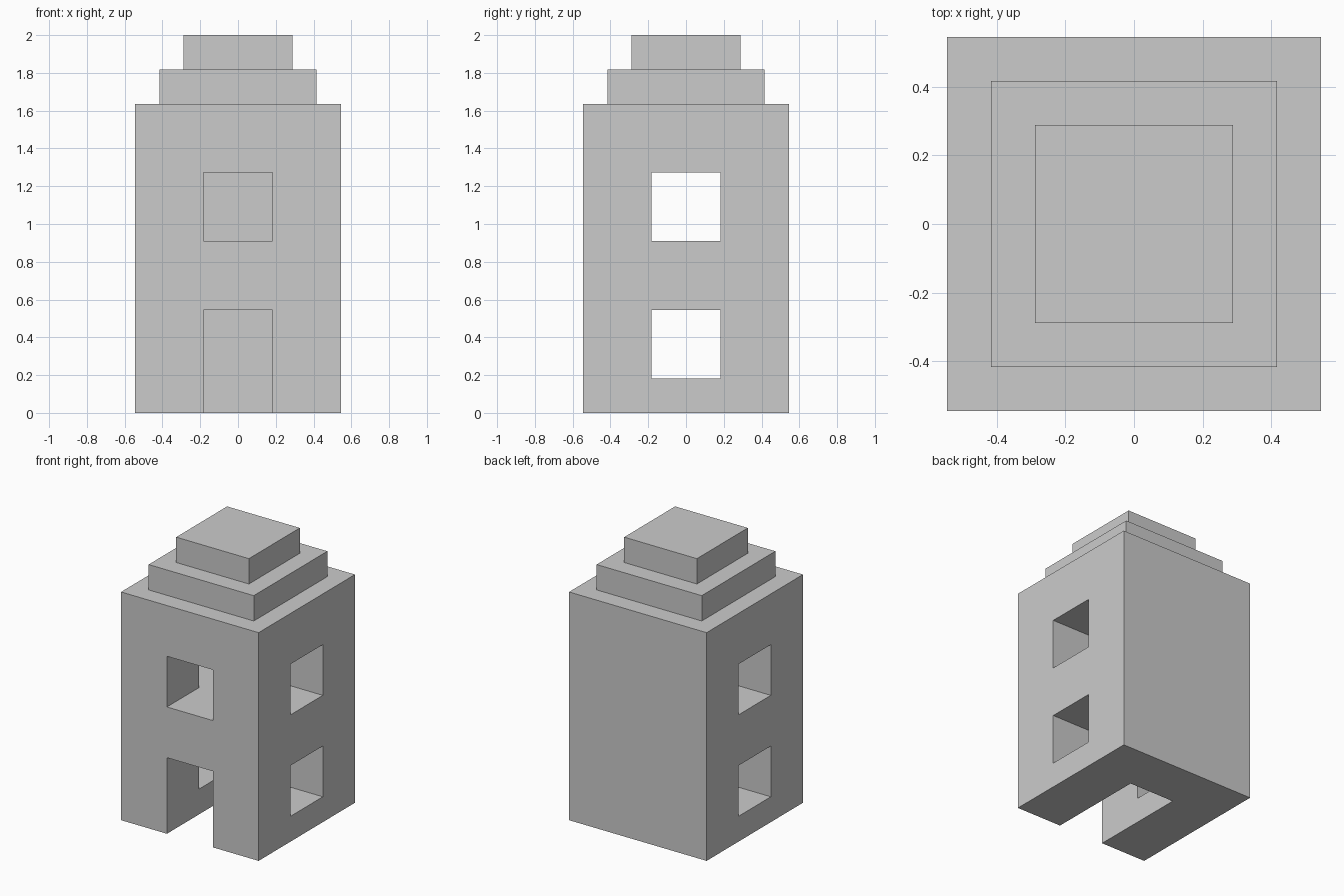
import bpy
import bmesh
from mathutils import Matrix, Vector

if "Cube" in bpy.data.objects:
    bpy.data.objects.remove(bpy.data.objects["Cube"])

U = 2 / 11  # the model sits on a grid of 11 units in height


def add_object(name, bm):
    bmesh.ops.recalc_face_normals(bm, faces=bm.faces)
    mesh = bpy.data.meshes.new(name)
    bm.to_mesh(mesh)
    bm.free()
    obj = bpy.data.objects.new(name, mesh)
    bpy.context.collection.objects.link(obj)
    return obj


def add_box(bm, lo, hi):
    lo, hi = Vector(lo) * U, Vector(hi) * U
    mat = Matrix.Translation((lo + hi) / 2) @ Matrix.Diagonal((*(hi - lo), 1))
    bmesh.ops.create_cube(bm, size=1, matrix=mat)


# Tower body with two roof steps pulled up from the top face
bm = bmesh.new()
add_box(bm, (-3, -3, 0), (3, 3, 9))
bm.normal_update()
top = max(bm.faces, key=lambda f: f.calc_center_median().z)
for step in range(2):
    bmesh.ops.inset_region(bm, faces=[top], thickness=U)
    top = bmesh.ops.extrude_discrete_faces(bm, faces=[top])["faces"][0]
    bmesh.ops.translate(bm, verts=top.verts, vec=(0, 0, U))
    bm.normal_update()
tower = add_object("tower", bm)

# Door and front window stop at the back wall; side windows run right through
openings = {
    "doorway": ((-1, -4, -1), (1, 1, 3)),
    "front_window": ((-1, -4, 5), (1, 1, 7)),
    "lower_side_windows": ((-4, -1, 1), (4, 1, 3)),
    "upper_side_windows": ((-4, -1, 5), (4, 1, 7)),
}
for name, (lo, hi) in openings.items():
    bm = bmesh.new()
    add_box(bm, lo, hi)
    cutter = add_object(name + "_cutter", bm)
    cutter.hide_render = True
    cutter.display_type = 'WIRE'
    mod = tower.modifiers.new(name, 'BOOLEAN')
    mod.operation = 'DIFFERENCE'
    mod.solver = 'EXACT'
    mod.object = cutter
